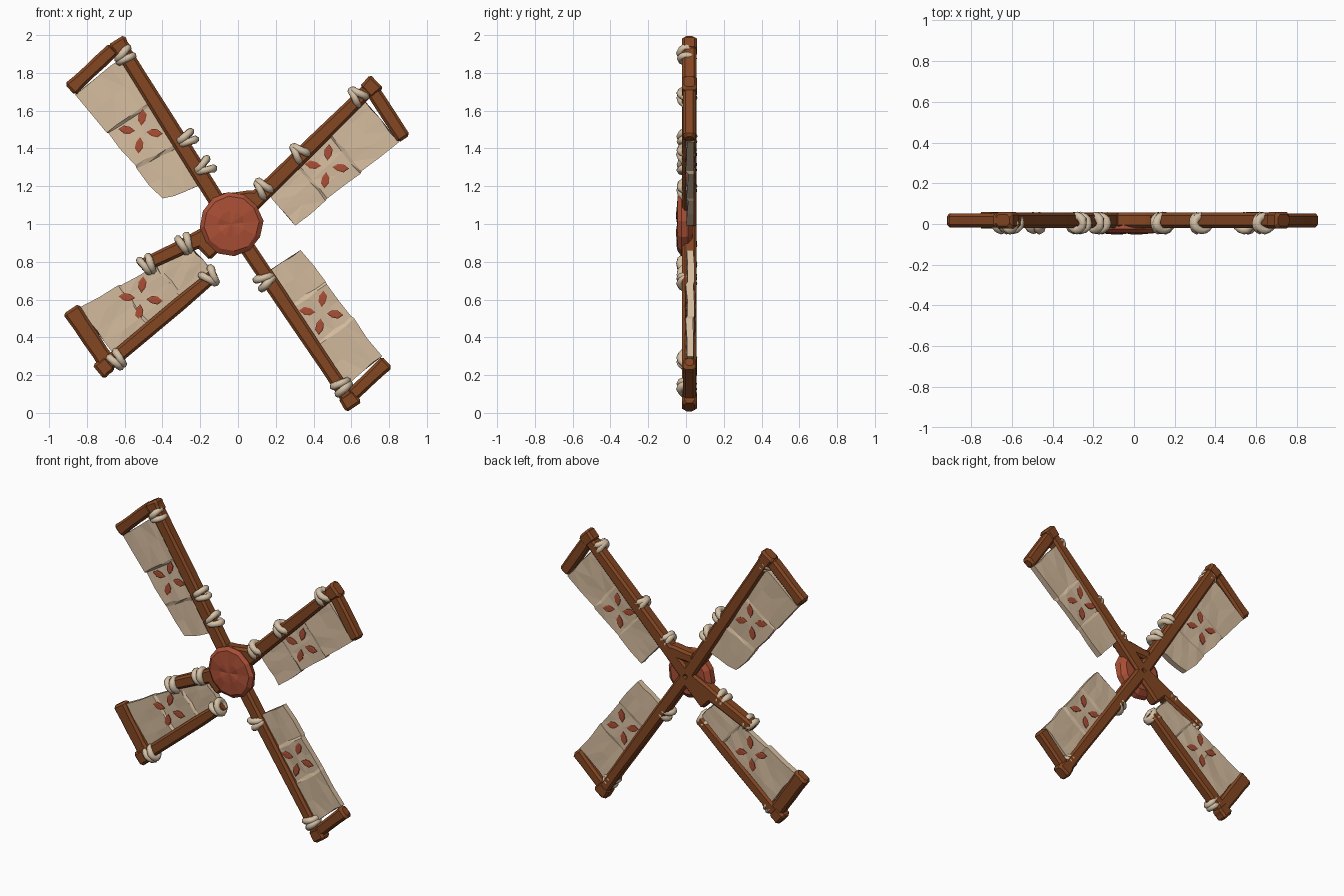
import bpy, bmesh, math, random
from mathutils import Vector

if "Cube" in bpy.data.objects:
    bpy.data.objects.remove(bpy.data.objects["Cube"])

random.seed(4)


def material(name, rgb):
    m = bpy.data.materials.new(name)
    m.diffuse_color = (*rgb, 1)
    m.use_nodes = True
    m.node_tree.nodes["Principled BSDF"].inputs["Base Color"].default_value = m.diffuse_color
    return m


WOOD = material("brown wood", (0.23, 0.062, 0.016))
CLOTH = material("cream cloth", (0.66, 0.50, 0.34))
ROPE = material("pale rope", (0.66, 0.53, 0.38))
CLAY = material("terracotta", (0.40, 0.078, 0.036))


def finish(bm, name, mat, smooth=False):
    bmesh.ops.recalc_face_normals(bm, faces=bm.faces)
    me = bpy.data.meshes.new(name)
    bm.to_mesh(me)
    bm.free()
    me.materials.append(mat)
    for p in me.polygons:
        p.use_smooth = smooth
    ob = bpy.data.objects.new(name, me)
    bpy.context.collection.objects.link(ob)
    return ob


def jit(a):
    return random.uniform(-a, a)


def loft(bm, rings, closed=False):
    n = len(rings[0])
    pairs = list(zip(rings, rings[1:])) + ([(rings[-1], rings[0])] if closed else [])
    for a, b in pairs:
        for i in range(n):
            bm.faces.new((a[i], a[(i + 1) % n], b[(i + 1) % n], b[i]))


def frame(p, q):
    p, q = Vector((p[0], 0, p[1])), Vector((q[0], 0, q[1]))
    d = (q - p).normalized()
    return p, q, d, Vector((d.z, 0, -d.x))


# Hand-hewn bar with chamfered edges and ends
def bar(name, p, q, w0, w1, y0=-0.02, y1=0.056):
    p, q, d, n = frame(p, q)
    length = (q - p).length
    bm = bmesh.new()
    e = 0.014 / length
    rings = []
    for t in (0, e, 0.3, 0.55, 0.8, 1 - e, 1):
        end = 0.012 if t in (0, 1) else 0
        h = (w0 + (w1 - w0) * t) / 2 - end + jit(0.003)
        hy, c = (y1 - y0) / 2 - end, 0.014
        o = p.lerp(q, t) + Vector((0, (y0 + y1) / 2, 0))
        prof = [(h, hy - c), (h - c, hy), (c - h, hy), (-h, hy - c),
                (-h, c - hy), (c - h, -hy), (h - c, -hy), (h, c - hy)]
        rings.append([bm.verts.new(o + n * a + Vector((0, b, 0))) for a, b in prof])
    loft(bm, rings)
    bm.faces.new(rings[0])
    bm.faces.new(rings[-1])
    finish(bm, name, WOOD)


# Two crossed rope coils around a bar
def rope(name, c, p, q):
    _, _, d, n = frame(p, q)
    bm = bmesh.new()
    for side in (-1, 1):
        o = Vector((c[0], 0.004, c[1])) + d * 0.017 * side
        tilt = random.uniform(0.1, 0.3) * side
        rings = []
        for i in range(12):
            a = i * math.tau / 12
            r = n * math.cos(a) + Vector((0, math.sin(a), 0))
            mid = o + n * 0.038 * math.cos(a) + Vector((0, 0.034 * math.sin(a), 0))
            mid += d * tilt * 0.05 * math.cos(a)
            m = 0.021 + jit(0.002)
            rings.append([bm.verts.new(mid + (r * math.cos(b) + d * math.sin(b)) * m)
                          for b in (j * math.tau / 7 for j in range(7))])
        loft(bm, rings, True)
    finish(bm, name, ROPE, True)


# Thick creased cloth; corners run tip-inner, tip-outer, root-outer, root-inner
def sail(name, corners):
    A, B, C, D = [Vector((x, 0, z)) for x, z in corners]
    us = (0, 0.17, 0.35, 0.37, 0.52, 0.68, 0.70, 0.85, 1)
    fold = (0, -0.002, -0.007, 0.003, 0, -0.006, 0.003, 0, -0.003)
    nv = 4
    bm = bmesh.new()
    front, back = [], []
    for u, f in zip(us, fold):
        rf, rb = [], []
        for v in range(nv + 1):
            k = v / nv
            pt = A.lerp(D, u).lerp(B.lerp(C, u), k)
            pt += Vector((jit(0.006), 0, jit(0.006)))
            rf.append(bm.verts.new(pt + Vector((0, 0.006 + f + jit(0.003), 0))))
            rb.append(bm.verts.new(pt + Vector((0, 0.042 + f / 2 + jit(0.003), 0))))
        front.append(rf)
        back.append(rb)
    loft(bm, [f + b[::-1] for f, b in zip(front, back)])
    for k in (0, -1):
        bm.faces.new(front[k] + back[k][::-1])
    bmesh.ops.triangulate(bm, faces=[f for f in bm.faces if len(f.verts) == 4])
    finish(bm, name, CLOTH)


# Four-petal flower plates on front and back of a sail
def flower(name, c):
    outline = [(0.03, 0), (0.058, 0.02), (0.088, 0.02), (0.118, 0),
               (0.092, -0.022), (0.058, -0.018)]
    bm = bmesh.new()
    for y, out in ((0.005, -0.009), (0.041, 0.008)):
        for k in range(4):
            a = math.radians(90 * k - 6)
            ca, sa = math.cos(a), math.sin(a)

            def ring(s, yy):
                return [bm.verts.new((c[0] + x * ca - z * sa, yy, c[1] + x * sa + z * ca))
                        for x, z in ((0.074 + (x - 0.074) * s, z * s) for x, z in outline)]
            r = [ring(1, y), ring(1, y + out * 0.7), ring(0.7, y + out)]
            loft(bm, r)
            bm.faces.new(r[0])
            bm.faces.new(r[2])
    finish(bm, name, CLAY)


# Faceted hub with a slightly dented face
def hub(c):
    bm = bmesh.new()
    rings = []
    for r, y in ((0.13, 0.034), (0.16, 0.01), (0.168, -0.025), (0.145, -0.044), (0.07, -0.052)):
        ring = []
        for i in range(12):
            a = i * math.tau / 12 + 0.1
            dent = 0.008 if r == 0.07 and i % 3 == 0 else 0
            rr = r + jit(0.004)
            ring.append(bm.verts.new((c[0] + rr * math.cos(a), y + dent, c[1] + rr * math.sin(a))))
        rings.append(ring)
    loft(bm, rings)
    bm.faces.new(rings[0])
    tip = bm.verts.new((c[0], -0.047, c[1]))
    for i in range(12):
        bm.faces.new((rings[-1][i], rings[-1][(i + 1) % 12], tip))
    finish(bm, "hub", CLAY)


H = (-0.035, 1.0)
hub(H)
bar("hub_brace", (-0.09, 1.125), (0.10, 1.14), 0.07, 0.08)
bar("hub_arm", H, (-0.19, 0.85), 0.12, 0.12)

# name: spar start, spar tip, root width, cross bar ends, cross width, ropes, sail, flower
blades = {
    "upper_left": (H, (-0.645, 1.975), 0.085, (-0.655, 1.93), (-0.89, 1.71), 0.078,
                   [(-0.60, 1.89), (-0.27, 1.45), (-0.18, 1.30)],
                   [(-0.61, 1.88), (-0.86, 1.68), (-0.40, 1.13), (-0.17, 1.22)], (-0.515, 1.49)),
    "upper_right": (H, (0.735, 1.755), 0.10, (0.71, 1.71), (0.88, 1.45), 0.075,
                    [(0.63, 1.68), (0.32, 1.38), (0.13, 1.19)],
                    [(0.65, 1.68), (0.85, 1.43), (0.30, 0.99), (0.15, 1.17)], (0.47, 1.305)),
    "lower_left": ((-0.12, 0.735), (-0.74, 0.215), 0.07, (-0.885, 0.55), (-0.69, 0.26), 0.095,
                   [(-0.145, 0.72), (-0.64, 0.28)],
                   [(-0.66, 0.31), (-0.84, 0.56), (-0.25, 0.88), (-0.12, 0.73)], (-0.515, 0.605)),
    "lower_right": (H, (0.615, 0.03), 0.085, (0.60, 0.09), (0.79, 0.27), 0.078,
                    [(0.145, 0.70), (0.55, 0.14)],
                    [(0.58, 0.15), (0.76, 0.30), (0.335, 0.865), (0.13, 0.73)], (0.44, 0.53)),
}
for name, (s, t, w, c0, c1, cw, ropes, cloth, fl) in blades.items():
    bar(name + "_spar", s, t, w, 0.075)
    # Wider spar end cap
    k = Vector(t) - (Vector(t) - Vector(s)).normalized() * 0.085
    bar(name + "_spar_end", k, t, 0.085, 0.098, -0.022, 0.058)
    bar(name + "_cross_bar", c0, c1, cw, cw, -0.016, 0.052)
    for i, r in enumerate(ropes):
        rope(f"{name}_rope_{i + 1}", r, s, t)
    sail(name + "_sail", cloth)
    flower(name + "_flower", fl)

# Broken stub spar of the lower left blade
stub = (-0.515, 0.775)
bar("lower_left_stub_spar", H, stub, 0.10, 0.07)
for i, r in enumerate([(-0.28, 0.895), (-0.48, 0.785)]):
    rope(f"stub_rope_{i + 1}", r, H, stub)
